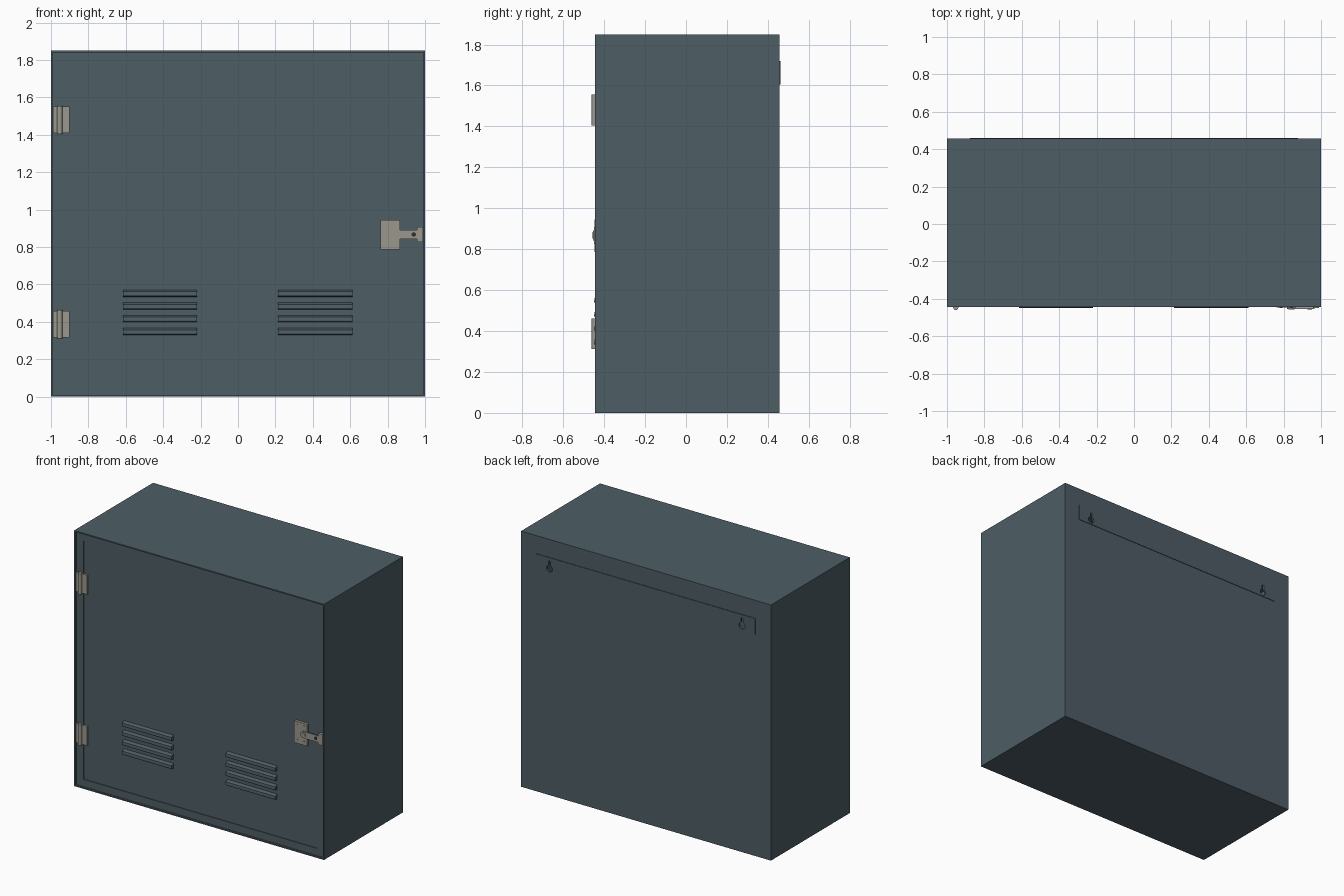
import bpy, bmesh, math
from mathutils import Vector, Matrix

if "Cube" in bpy.data.objects:
    bpy.data.objects.remove(bpy.data.objects["Cube"])


def material(name, rgb):
    m = bpy.data.materials.new(name)
    m.diffuse_color = (*rgb, 1)
    m.use_nodes = True
    m.node_tree.nodes["Principled BSDF"].inputs["Base Color"].default_value = m.diffuse_color
    return m


PAINT = material("painted_steel", (0.075, 0.11, 0.13))
METAL = material("bare_metal", (0.33, 0.31, 0.27))
DARK = material("dark_pin", (0.03, 0.03, 0.03))


def finish(name, bm, mat):
    bmesh.ops.recalc_face_normals(bm, faces=bm.faces)
    me = bpy.data.meshes.new(name)
    bm.to_mesh(me)
    bm.free()
    ob = bpy.data.objects.new(name, me)
    bpy.context.collection.objects.link(ob)
    me.materials.append(mat)
    return ob


def box(name, x, y, z, mat=PAINT):
    """Box from three (low, high) ranges."""
    bm = bmesh.new()
    bmesh.ops.create_cube(bm, size=1)
    for v in bm.verts:
        v.co = Vector([(a + b) / 2 + c * (b - a) for c, (a, b) in zip(v.co, (x, y, z))])
    return finish(name, bm, mat)


def prism(name, pts, axis, lo, hi, mat=PAINT):
    """Extrude a closed profile along x (points y,z), y (points x,z) or z (points x,y)."""
    place = {"x": lambda a, b: (lo, a, b), "y": lambda a, b: (a, lo, b), "z": lambda a, b: (a, b, lo)}[axis]
    bm = bmesh.new()
    face = bm.faces.new([bm.verts.new(place(a, b)) for a, b in pts])
    new = bmesh.ops.extrude_face_region(bm, geom=[face])["geom"]
    step = Vector([(hi - lo) * (axis == k) for k in "xyz"])
    bmesh.ops.translate(bm, vec=step, verts=[g for g in new if isinstance(g, bmesh.types.BMVert)])
    return finish(name, bm, mat)


def arc(cx, cz, r, a0, a1, n):
    return [(cx + r * math.cos(math.radians(a0 + (a1 - a0) * i / n)),
             cz + r * math.sin(math.radians(a0 + (a1 - a0) * i / n))) for i in range(n + 1)]


def disc(name, cx, cz, r, y0, y1, mat, n=20):
    return prism(name, arc(cx, cz, r, 0, 360, n)[:-1], "y", y0, y1, mat)


def cut(target, cutters):
    for c in cutters:
        mod = target.modifiers.new("cut", "BOOLEAN")
        mod.object, mod.operation, mod.solver = c, "DIFFERENCE", "EXACT"
        bpy.context.view_layer.objects.active = target
        bpy.ops.object.modifier_apply(modifier=mod.name)
        bpy.data.objects.remove(c)


FRONT, FLANGE, DOOR, BACK, TOP = -0.445, -0.432, -0.427, 0.457, 1.85


def keyhole_cutters():
    out = []
    for s in (-1, 1):
        x = 0.77 * s
        pts = arc(x, 1.64, 0.024, 110, 430, 18) + arc(x, 1.688, 0.0082, 0, 180, 6)
        out.append(prism("keyhole_cutter", pts, "y", 0.44, 0.48))
    return out


# Hollow sheet-metal shell with a recessed front flange
shell = box("cabinet_shell", (-1, 1), (FRONT, BACK), (0, TOP))
cut(shell, [
    box("lip_cutter", (-0.991, 0.991), (-0.6, FLANGE), (0.009, TOP - 0.009)),
    box("inside_cutter", (-0.99, 0.99), (FLANGE + 0.01, BACK - 0.01), (0.01, TOP - 0.01)),
    box("opening_cutter", (-0.935, 0.935), (-0.6, 0), (0.062, TOP - 0.062)),
] + keyhole_cutters())

# Door set into the flange opening
box("door", (-0.935, 0.935), (DOOR, DOOR + 0.012), (0.062, TOP - 0.062))

# Wall mounting strip on the back
strip = box("mounting_strip", (-0.877, 0.877), (BACK, 0.461), (1.605, 1.72))
cut(strip, keyhole_cutters())

# Two banks of four louvers
for x0 in (-0.615, 0.215):
    for i in range(4):
        z = 0.33 + 0.068 * i
        profile = [(DOOR, z), (-0.447, z + 0.003), (-0.449, z + 0.009),
                   (-0.447, z + 0.027), (DOOR, z + 0.037)]
        prism("louver", profile, "x", x0, x0 + 0.397)

# Hinges: two leaves and a knuckle
for z in (0.317, 1.41):
    box("hinge_leaf_shell", (-0.99, -0.957), (-0.441, FLANGE), (z, z + 0.14), METAL)
    box("hinge_leaf_door", (-0.951, -0.9), (-0.441, DOOR), (z, z + 0.14), METAL)
    pts = arc(-0.953, -0.447, 0.014, 0, 360, 16)[:-1]
    knuckle = prism("hinge_knuckle", pts, "z", z - 0.005, z + 0.145, METAL)
    knuckle.data.shade_smooth()
    knuckle.data.set_sharp_from_angle(angle=math.radians(35))

# Latch: plate, swinging arm, pivot, catch and screws
box("latch_plate", (0.762, 0.865), (-0.446, DOOR), (0.787, 0.945), METAL)
arm = arc(0.842, 0.867, 0.024, 90, 270, 10) + [(0.965, 0.843), (0.965, 0.891)]
prism("latch_arm", arm, "y", -0.454, -0.446, METAL)
disc("latch_pivot", 0.842, 0.867, 0.016, -0.458, -0.454, METAL)
disc("latch_pin", 0.94, 0.867, 0.012, -0.456, -0.454, DARK)
box("latch_catch", (0.957, 0.99), (-0.45, FLANGE), (0.826, 0.908), METAL)
for z in (0.81, 0.922):
    for x in (0.785, 0.842):
        disc("latch_screw", x, z, 0.008, -0.448, -0.446, METAL, 12)
